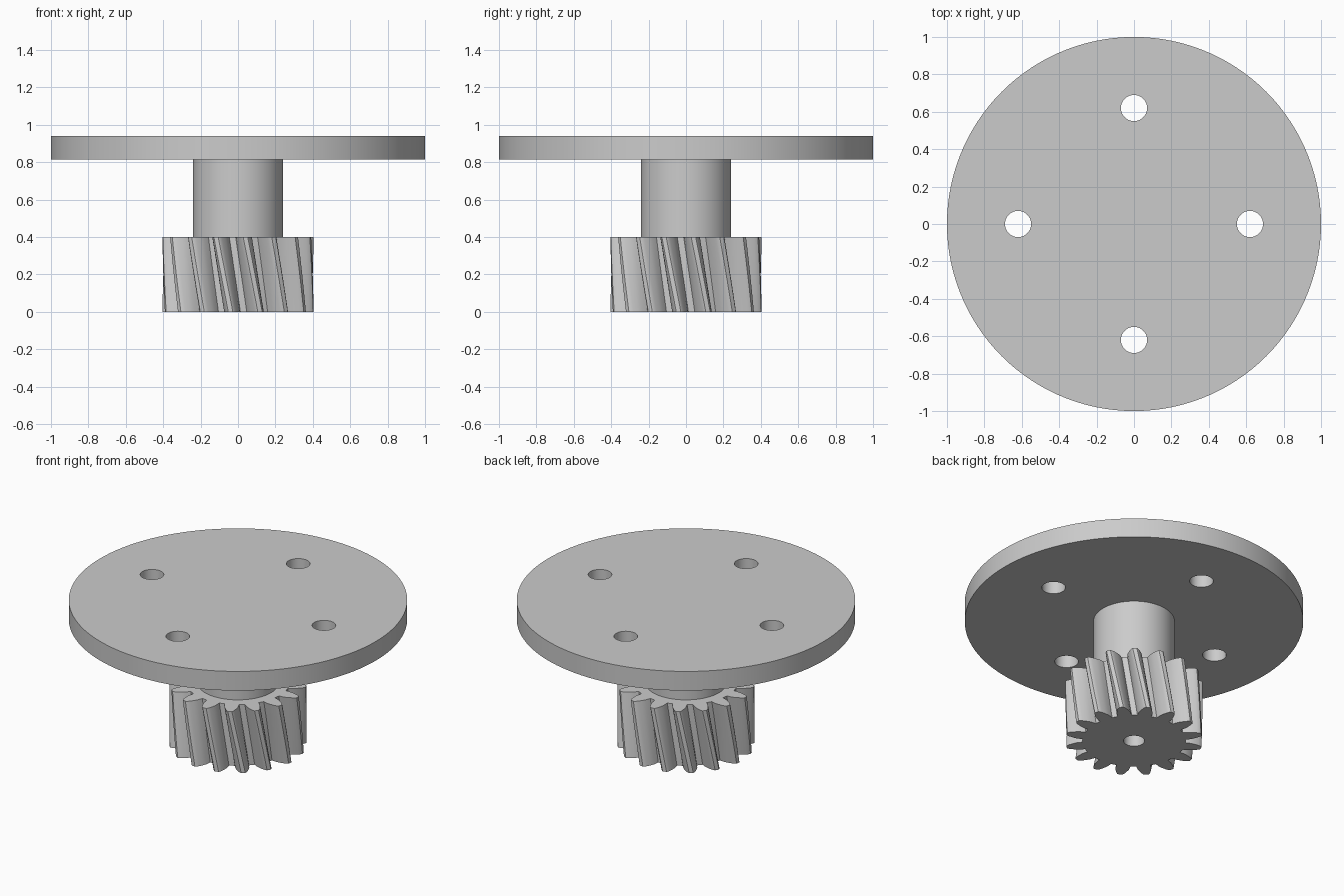
import bpy
import bmesh
from math import cos, sin, pi, radians

cube = bpy.data.objects.get("Cube")
if cube:
    bpy.data.objects.remove(cube, do_unlink=True)

grey = bpy.data.materials.new("plain_grey")
grey.use_nodes = True
grey.diffuse_color = (0.6, 0.6, 0.6, 1)
grey.node_tree.nodes["Principled BSDF"].inputs["Base Color"].default_value = grey.diffuse_color


def circle(radius, count, cx=0, cy=0):
    return [(cx + radius * cos(2 * pi * i / count), cy + radius * sin(2 * pi * i / count))
            for i in range(count)]


def gear_outline(teeth, flank):
    """Mirror one tooth flank, given as (radius, half angle), and repeat it round."""
    tooth = [(r, -a) for r, a in flank] + [(r, a) for r, a in reversed(flank)]
    return [(r * cos(a + 2 * pi * k / teeth), r * sin(a + 2 * pi * k / teeth))
            for k in range(teeth) for r, a in tooth]


def prism(name, loops, z0, z1, start=0.0, twist=0.0, steps=1):
    """Extrude an outline with holes upward, turning it by twist on the way."""
    bm = bmesh.new()
    for loop in loops:
        rings = []
        for s in range(steps + 1):
            t = s / steps
            c, d = cos(start + twist * t), sin(start + twist * t)
            rings.append([bm.verts.new((x * c - y * d, x * d + y * c, z0 + (z1 - z0) * t))
                          for x, y in loop])
        n = len(loop)
        for low, high in zip(rings, rings[1:]):
            for i in range(n):
                j = (i + 1) % n
                bm.faces.new((low[i], low[j], high[j], high[i]))
    # Cap both ends, leaving the holes open
    for z in (z0, z1):
        rim = [e for e in bm.edges if all(abs(v.co.z - z) < 1e-5 for v in e.verts)]
        bmesh.ops.triangle_fill(bm, edges=rim, use_beauty=True, use_dissolve=False)
    bmesh.ops.recalc_face_normals(bm, faces=bm.faces[:])
    mesh = bpy.data.meshes.new(name)
    bm.to_mesh(mesh)
    bm.free()
    mesh.materials.append(grey)
    obj = bpy.data.objects.new(name, mesh)
    bpy.context.collection.objects.link(obj)
    bpy.ops.object.select_all(action='DESELECT')
    obj.select_set(True)
    bpy.context.view_layer.objects.active = obj
    bpy.ops.object.shade_smooth_by_angle(angle=radians(25))
    return obj


# Flange with four bolt holes
bolt_holes = [circle(0.07, 40, x, y) for x, y in circle(0.62, 4)]
prism("flange", [circle(1.0, 120)] + bolt_holes, 0.815, 0.94)

# Shaft between flange and gear
prism("shaft", [circle(0.24, 80)], 0.4, 0.815)

# Helical gear with a central bore
flank = [(0.304, 0.14), (0.338, 0.122), (0.36, 0.098), (0.385, 0.068), (0.4, 0.045), (0.405, 0.03)]
prism("helical_gear", [gear_outline(16, flank), circle(0.062, 40)], 0, 0.4,
      start=radians(16.9), twist=radians(-11.25), steps=10)
